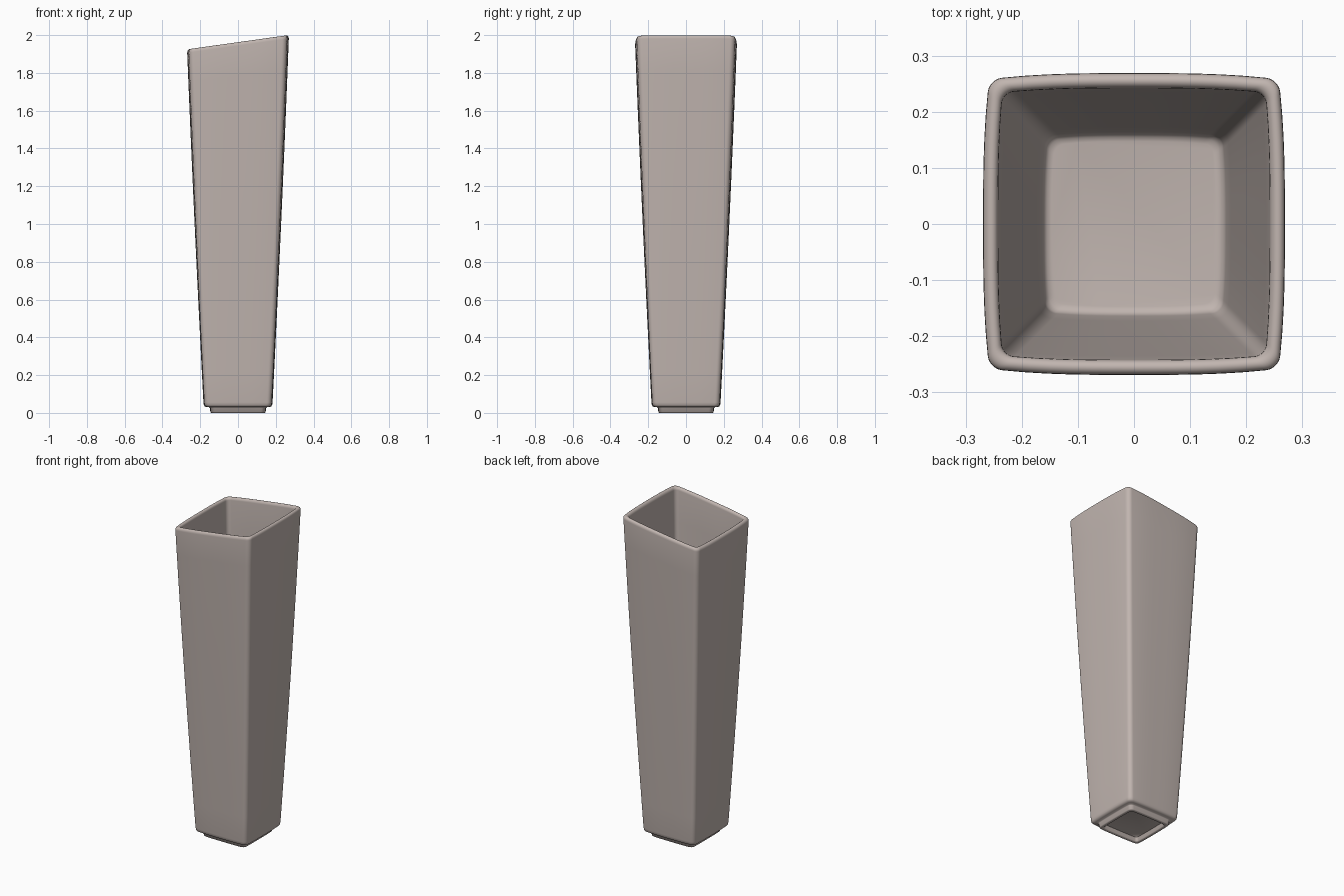
import bpy, bmesh, math

if "Cube" in bpy.data.objects:
    bpy.data.objects.remove(bpy.data.objects["Cube"])

SLOPE = 0.0715   # tilt of the rim, growing with height


def outline(w, r, bulge):
    """Square of half width w with soft corners and slightly bowed sides."""
    quarter = []
    c = w - bulge
    e = c - r
    for i in range(12):                       # bowed side facing +x
        y = -e + 2 * e * i / 12
        quarter.append((w - bulge * (abs(y) / e) ** 3, y))
    for i in range(8):                        # corner arc
        a = math.pi / 2 * i / 8
        quarter.append((e + r * math.cos(a), e + r * math.sin(a)))
    pts = []
    for k in range(4):
        ca, sa = round(math.cos(k * math.pi / 2)), round(math.sin(k * math.pi / 2))
        pts += [(x * ca - y * sa, x * sa + y * ca) for x, y in quarter]
    return pts


# profile rows: half width, height, corner radius, side bow
rows = [(0.118, 0.024, 0.012, 0.002), (0.121, 0.020, 0.014, 0.002),
        (0.124, 0.004, 0.016, 0.002), (0.128, 0.0, 0.018, 0.002),
        (0.141, 0.0, 0.022, 0.002), (0.146, 0.004, 0.024, 0.002),
        (0.149, 0.026, 0.024, 0.002), (0.153, 0.030, 0.024, 0.003),
        (0.168, 0.031, 0.024, 0.004), (0.176, 0.035, 0.026, 0.004),
        (0.181, 0.042, 0.027, 0.004), (0.183, 0.056, 0.027, 0.004)]
# outer wall
for i in range(1, 13):
    t = i / 12
    rows.append((0.183 + 0.086 * t + 0.012 * t * (1 - t), 0.056 + 1.888 * t,
                 0.027 + 0.003 * t, 0.004 + 0.004 * t))
# rounded rim
for i in range(1, 9):
    a = math.pi * i / 8
    rows.append((0.2555 + 0.0135 * math.cos(a), 1.946 + 0.0165 * math.sin(a),
                 0.030 - 0.006 * i / 8, 0.008 - 0.002 * i / 8))
# inner wall and floor
for i in range(1, 11):
    t = i / 10
    rows.append((0.242 - 0.078 * t + 0.010 * t * (1 - t), 1.946 - 1.866 * t, 0.024, 0.006 - 0.002 * t))
rows += [(0.161, 0.068, 0.023, 0.004), (0.155, 0.061, 0.022, 0.004), (0.147, 0.059, 0.021, 0.004)]

# vase body lofted through the rows
bm = bmesh.new()
rings = []
for w, z, r, b in rows:
    rings.append([bm.verts.new((x, y, z * (1 + SLOPE * x) if z > 0.06 else z))
                  for x, y in outline(w, r, b)])
for lo, hi in zip(rings, rings[1:]):
    n = len(lo)
    for i in range(n):
        j = (i + 1) % n
        bm.faces.new((lo[i], lo[j], hi[j], hi[i]))
bm.faces.new(rings[0][::-1])   # hollow under the foot
bm.faces.new(rings[-1])        # inside floor
bmesh.ops.recalc_face_normals(bm, faces=bm.faces)
mesh = bpy.data.meshes.new("vase")
bm.to_mesh(mesh)
bm.free()
vase = bpy.data.objects.new("vase", mesh)
bpy.context.collection.objects.link(vase)

mat = bpy.data.materials.new("warm grey ceramic")
mat.diffuse_color = (0.53, 0.46, 0.43, 1)
mat.use_nodes = True
mat.node_tree.nodes["Principled BSDF"].inputs["Base Color"].default_value = mat.diffuse_color
mesh.materials.append(mat)

bpy.context.view_layer.objects.active = vase
vase.select_set(True)
bpy.ops.object.shade_smooth_by_angle(angle=math.radians(50))
